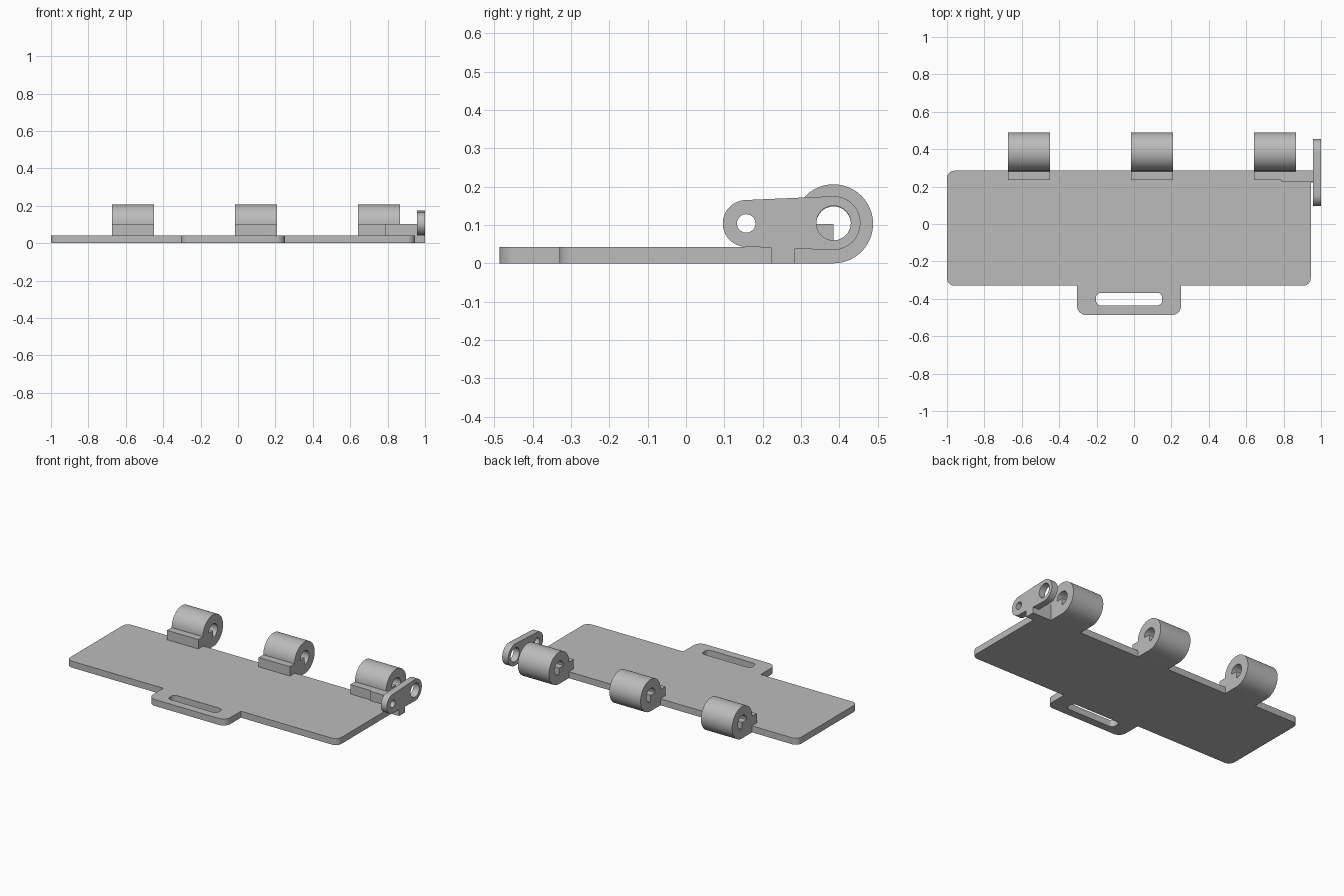
import bpy, bmesh
from math import radians, cos, sin
from mathutils import Matrix, Vector

cube = bpy.data.objects.get("Cube")
if cube:
    bpy.data.objects.remove(cube, do_unlink=True)

grey = bpy.data.materials.new("plain grey")
grey.use_nodes = True
grey.diffuse_color = (0.5, 0.5, 0.5, 1)
grey.node_tree.nodes["Principled BSDF"].inputs["Base Color"].default_value = (0.5, 0.5, 0.5, 1)


def arc(centre, r, start=0, end=360, steps=64):
    """Points along an arc; a full circle drops its repeated last point."""
    n = steps if end - start == 360 else steps + 1
    angles = [radians(start + (end - start) * i / steps) for i in range(n)]
    return [(centre[0] + r * cos(a), centre[1] + r * sin(a)) for a in angles]


def rounded(corners, steps=8):
    """Right-angled outline from (x, y, radius) corners."""
    out = []
    for i, (x, y, r) in enumerate(corners):
        p = Vector((x, y))
        if not r:
            out.append((x, y))
            continue
        a = (Vector(corners[i - 1][:2]) - p).normalized()
        b = (Vector(corners[(i + 1) % len(corners)][:2]) - p).normalized()
        c = p + (a + b) * r
        for k in range(steps + 1):
            t = radians(90 * k / steps)
            out.append(tuple(c - b * r * cos(t) - a * r * sin(t)))
    return out


def prism(name, loops, lo, hi, along_x=False):
    """Extrude an outline (with holes) from lo to hi along z, or along x."""
    curve = bpy.data.curves.new(name, "CURVE")
    curve.dimensions = "2D"
    curve.fill_mode = "BOTH"
    curve.extrude = (hi - lo) / 2
    for loop in loops:
        spline = curve.splines.new("POLY")
        spline.points.add(len(loop) - 1)
        for pt, (u, v) in zip(spline.points, loop):
            pt.co = (u, v, 0, 1)
        spline.use_cyclic_u = True
    temp = bpy.data.objects.new(name + " outline", curve)
    mesh = bpy.data.meshes.new_from_object(temp)
    bpy.data.objects.remove(temp)
    bpy.data.curves.remove(curve)

    mesh.transform(Matrix.Translation((0, 0, (lo + hi) / 2)))
    if along_x:
        mesh.transform(Matrix(((0, 0, 1, 0), (1, 0, 0, 0), (0, 1, 0, 0), (0, 0, 0, 1))))
    bm = bmesh.new()
    bm.from_mesh(mesh)
    bmesh.ops.remove_doubles(bm, verts=bm.verts, dist=0.00005)
    bmesh.ops.recalc_face_normals(bm, faces=bm.faces)
    bm.to_mesh(mesh)
    bm.free()
    mesh.materials.clear()
    mesh.materials.append(grey)

    obj = bpy.data.objects.new(name, mesh)
    bpy.context.collection.objects.link(obj)
    bpy.ops.object.select_all(action="DESELECT")
    obj.select_set(True)
    bpy.context.view_layer.objects.active = obj
    bpy.ops.object.shade_smooth_by_angle(angle=radians(30))
    return obj


THICK, AXIS_Z, AXIS_Y, BACK = 0.042, 0.103, 0.385, 0.285

# Flat leaf with a slotted pull tab on the front edge
leaf = rounded([(-1, BACK, 0.04), (-1, -0.33, 0.04), (-0.305, -0.33, 0),
                (-0.305, -0.487, 0.05), (0.252, -0.487, 0.05), (0.252, -0.33, 0),
                (0.945, -0.33, 0.04), (0.945, BACK, 0)])
slot = rounded([(-0.203, -0.368, 0.025), (-0.203, -0.435, 0.025),
                (0.15, -0.435, 0.025), (0.15, -0.368, 0.025)])
prism("leaf", [leaf, slot], 0, THICK)

# Three hinge knuckles, each with a foot on the leaf that fills a quarter of the bore
centre = (AXIS_Y, AXIS_Z)
body = [(0.235, AXIS_Z), (0.235, THICK), (BACK, THICK), (BACK, 0)] + arc(centre, AXIS_Z, -90, 180)
bore = arc(centre, 0.045, -90, 180) + [centre]
for side, x in (("right", -0.673), ("middle", -0.016), ("left", 0.641)):
    prism(side + "_knuckle", [body, bore], x, x + 0.224, along_x=True)

# Arm carrying the lever
arm = [(0.787, 0.226), (0.957, 0.226), (0.957, BACK), (0.865, BACK), (0.865, 0.235), (0.787, 0.235)]
prism("lever_arm", [arm], THICK, AXIS_Z)
prism("lever_arm_base", [[(0.945, 0.222), (0.957, 0.222), (0.957, BACK), (0.945, BACK)]], 0, THICK)

# Two-eyed lever plate with a short foot
small_eye, big_eye = (0.157, 0.104), (AXIS_Y, 0.105)
lever = (arc(small_eye, 0.061, 92, 268, 40)
         + [(0.222, 0.041), (0.222, 0), (BACK, 0), (BACK, 0.038)]
         + arc(big_eye, 0.07, -92, 92, 40))
prism("lever", [lever, arc(small_eye, 0.024), arc(big_eye, 0.045)], 0.957, 1, along_x=True)
